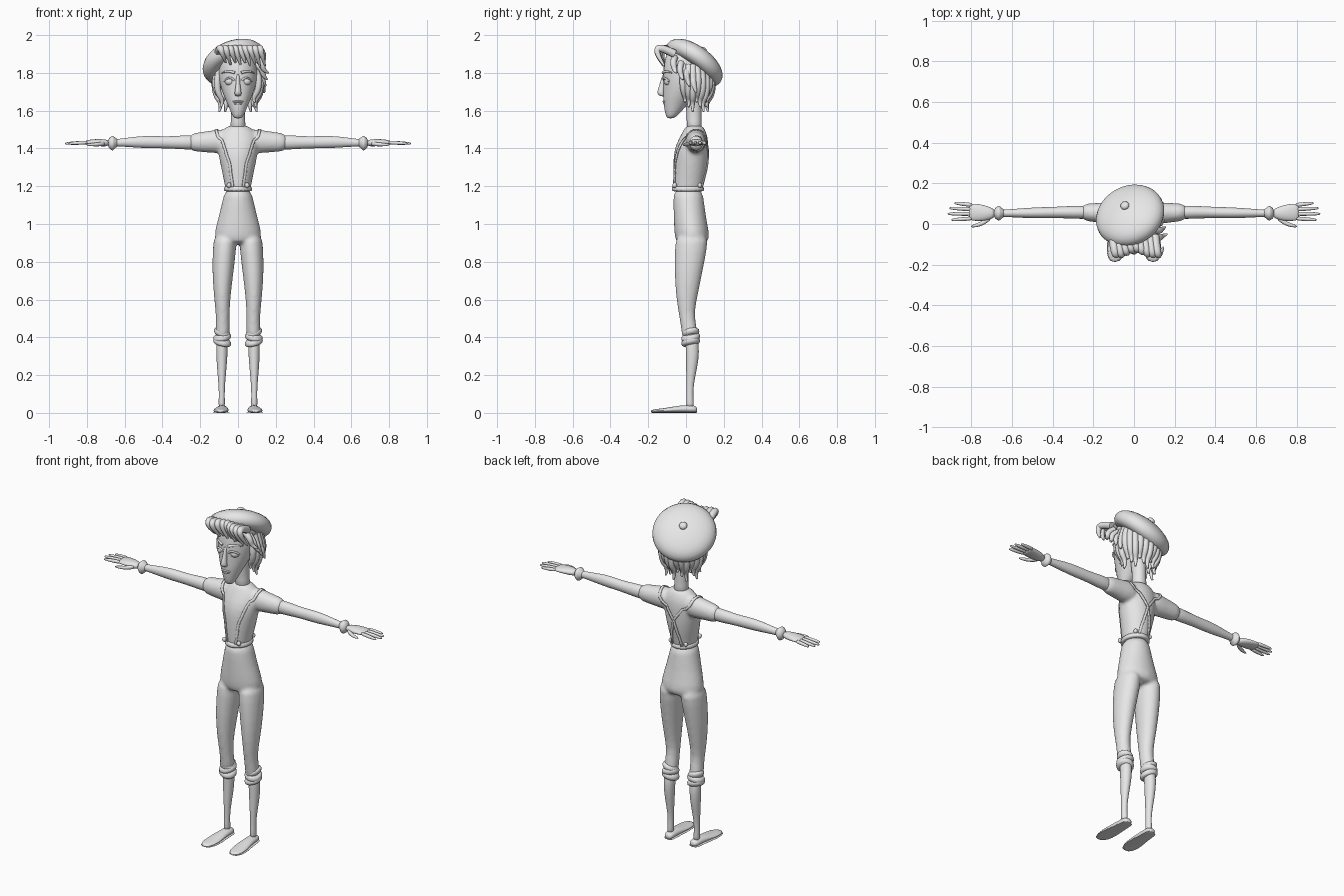
import bpy, bmesh, math
from mathutils import Vector
from mathutils.bvhtree import BVHTree

if "Cube" in bpy.data.objects:
    bpy.data.objects.remove(bpy.data.objects["Cube"], do_unlink=True)

clay = bpy.data.materials.new("plain grey")
clay.use_nodes = True
clay.diffuse_color = (.8, .8, .8, 1)
clay.node_tree.nodes["Principled BSDF"].inputs["Base Color"].default_value = (.8, .8, .8, 1)


def finish(name, data):
    obj = bpy.data.objects.new(name, data)
    bpy.context.scene.collection.objects.link(obj)
    data.materials.append(clay)
    return obj


def mesh_object(name, bm, mirror=False, sub=1, voxel=0):
    bmesh.ops.recalc_face_normals(bm, faces=bm.faces[:])
    for face in bm.faces:
        face.smooth = True
    mesh = bpy.data.meshes.new(name)
    bm.to_mesh(mesh)
    bm.free()
    obj = finish(name, mesh)
    if mirror:
        obj.modifiers.new("Mirror", "MIRROR").use_mirror_merge = False
    if sub:
        obj.modifiers.new("Subdivision", "SUBSURF").levels = sub
        obj.modifiers["Subdivision"].render_levels = sub
    if voxel:
        remesh = obj.modifiers.new("Remesh", "REMESH")
        remesh.mode = "VOXEL"
        remesh.voxel_size = voxel
        remesh.use_smooth_shade = True
        relax = obj.modifiers.new("Smooth", "SMOOTH")
        relax.factor = .5
        relax.iterations = 3
    return obj


def loft(name, *tubes, sides=16, **options):
    """Each tube is an axis letter and rings of (x, y, z, radius, radius)."""
    bm = bmesh.new()
    for axis, rings in tubes:
        loops = []
        for x, y, z, ru, rv in rings:
            loop = []
            for i in range(sides):
                angle = math.tau * i / sides
                u, v = ru * math.cos(angle), rv * math.sin(angle)
                offset = {"x": (0, u, v), "y": (u, 0, v), "z": (u, v, 0)}[axis]
                loop.append(bm.verts.new(Vector((x, y, z)) + Vector(offset)))
            loops.append(loop)
        for low, high in zip(loops, loops[1:]):
            for i in range(sides):
                j = (i + 1) % sides
                bm.faces.new((low[i], low[j], high[j], high[i]))
        bm.faces.new(loops[0])
        bm.faces.new(loops[-1])
    return mesh_object(name, bm, **options)


def ball(name, centre, size, mirror=False):
    bm = bmesh.new()
    bmesh.ops.create_uvsphere(bm, u_segments=20, v_segments=12, radius=1)
    bmesh.ops.scale(bm, vec=size, verts=bm.verts)
    bmesh.ops.translate(bm, vec=centre, verts=bm.verts)
    return mesh_object(name, bm, mirror=mirror, sub=0)


def locks(name, paths, thick, tip=.25):
    """Tapered strands, each through its own control points."""
    curve = bpy.data.curves.new(name, "CURVE")
    curve.dimensions = "3D"
    curve.bevel_depth = thick
    curve.bevel_resolution = 2
    curve.use_fill_caps = True
    for path in paths:
        spline = curve.splines.new("NURBS")
        spline.points.add(len(path) - 1)
        for i, (point, place) in enumerate(zip(spline.points, path)):
            point.co = (*place, 1)
            point.radius = 1 - (1 - tip) * (i / (len(path) - 1)) ** 2
        spline.order_u = 3
        spline.use_endpoint_u = True
        spline.resolution_u = 6
    return finish(name, curve)


# Shirt with short sleeves
torso = [(0, .01, 1.16, .066, .076), (0, .012, 1.2, .07, .08), (0, .018, 1.26, .083, .088),
         (0, .024, 1.33, .098, .094), (0, .028, 1.4, .112, .092), (0, .042, 1.46, .112, .077),
         (0, .045, 1.5, .085, .057), (0, .045, 1.525, .046, .043)]
sleeve = [(.04, .052, 1.44, .06, .068), (.12, .053, 1.437, .056, .064),
          (.19, .056, 1.434, .047, .053), (.268, .058, 1.432, .044, .05)]
shirt = loft("shirt", ("z", torso), ("x", sleeve), mirror=True, voxel=.01)

# Trousers, waistband and rolled cuffs
hips = [(0, .01, 1.2, .071, .082), (0, .015, 1.1, .088, .083), (0, .024, 1.0, .116, .09),
        (0, .034, .93, .132, .096), (0, .03, .89, .11, .08)]
leg = [(.066, .034, .96, .064, .09), (.072, .025, .86, .063, .087), (.08, .013, .75, .058, .076),
       (.084, .004, .62, .045, .059), (.081, .002, .53, .037, .042), (.081, .014, .46, .037, .042),
       (.083, .024, .38, .042, .045)]
loft("trousers", ("z", hips), ("z", leg), mirror=True, voxel=.01)
loft("waistband", ("z", [(0, .01, z, rx, rx + .011) for z, rx in
                         ((1.172, .07), (1.175, .077), (1.198, .075), (1.201, .068))]))
for number, (z, r, tilt) in enumerate(((.425, .037, .25), (.4, .041, -.15), (.375, .041, .2))):
    rings = [(.084, .025, z + h, r + w, r + w + .002)
             for h, w in ((-.02, -.006), (-.012, .008), (.012, .008), (.02, -.006))]
    cuff = loft(f"trouser_cuff_{number}", ("z", rings), mirror=True)
    for vert in cuff.data.vertices:
        vert.co.z += tilt * (vert.co.x - .084) + .15 * (vert.co.y - .025)

# Braces laid over the shirt, crossing at the back
bpy.context.view_layer.update()
surface = BVHTree.FromObject(shirt, bpy.context.evaluated_depsgraph_get())
route = [Vector(p) for p in ((.048, -.1, 1.18), (.065, -.1, 1.32), (.1, -.06, 1.43),
                             (.12, .03, 1.53), (.1, .13, 1.47), (0, .16, 1.35), (-.055, .12, 1.18))]
bm = bmesh.new()
samples = [a.lerp(b, i / 8) for a, b in zip(route, route[1:]) for i in range(8)] + [route[-1]]
hits = [surface.find_nearest(p)[:2] for p in samples]
edge = []
for i, (place, normal) in enumerate(hits):
    along = hits[min(i + 1, len(hits) - 1)][0] - hits[max(i - 1, 0)][0]
    across = along.cross(normal).normalized() * .007
    base = place + normal * .003
    pair = (bm.verts.new(base - across), bm.verts.new(base + across))
    if edge:
        bm.faces.new((edge[0], edge[1], pair[1], pair[0]))
    edge = pair
braces = mesh_object("braces", bm, mirror=True, sub=0)
solid = braces.modifiers.new("Solidify", "SOLIDIFY")
solid.thickness = .006
solid.offset = 0
ball("front_brace_button", (.048, -.06, 1.205), (.012, .012, .014), mirror=True)
ball("back_brace_button", (-.05, .073, 1.205), (.011, .011, .013), mirror=True)

# Calves and shoes
calf = [(.084, .028, .42, .032, .036), (.085, .036, .32, .031, .036), (.086, .03, .24, .026, .03),
        (.086, .021, .15, .017, .019), (.086, .02, .08, .015, .017), (.086, .022, .02, .02, .024)]
loft("calf", ("z", calf), mirror=True)
shoe = [(.082, .06, .016, .016, .012), (.083, .045, .02, .028, .02), (.084, .01, .021, .03, .021),
        (.086, -.04, .02, .034, .019), (.089, -.1, .014, .043, .013), (.092, -.155, .011, .039, .01),
        (.094, -.188, .008, .018, .007)]
shoes = loft("shoe", ("y", shoe), mirror=True)
loft("shoe_sole", ("y", [(x, y, .004, r + .004, .004) for x, y, z, r, h in shoe]), mirror=True)

# Arms, wrist frills and hands
arm = [(.2, .057, 1.432, .036, .042), (.3, .058, 1.432, .032, .037), (.38, .057, 1.432, .028, .031),
       (.46, .055, 1.434, .028, .034), (.54, .054, 1.434, .025, .03), (.62, .053, 1.431, .018, .02),
       (.7, .052, 1.428, .019, .018)]
loft("arm", ("x", arm), mirror=True)
frill = [(.635, .053, 1.43, .018, .02), (.65, .053, 1.43, .025, .027), (.662, .053, 1.428, .039, .042),
         (.67, .053, 1.428, .036, .038), (.69, .053, 1.428, .022, .022)]
loft("wrist_frill", ("x", frill), mirror=True)
palm = [(.68, .052, 1.428, .02, .017), (.72, .053, 1.43, .036, .02), (.76, .056, 1.432, .043, .018),
        (.8, .059, 1.431, .043, .013), (.812, .06, 1.43, .036, .009)]
loft("palm", ("x", palm), mirror=True)
for name, y, spread, reach in (("little", .093, .01, .885), ("ring", .072, .006, .91),
                               ("middle", .05, 0, .918), ("index", .028, -.008, .9)):
    finger = [(.79 + (reach - .79) * t, y + spread * t, 1.432 - .006 * t, r, r)
              for t, r in ((0, .011), (.4, .011), (.8, .009), (1, .005))]
    loft(f"{name}_finger", ("x", finger), sides=8, mirror=True)
thumb = [(.7, .035, 1.426, .013, .013), (.735, .008, 1.422, .014, .012),
         (.77, -.006, 1.42, .011, .01), (.805, -.013, 1.42, .005, .005)]
loft("thumb", ("x", thumb), sides=8, mirror=True)

# Neck and head
loft("neck", ("z", [(0, .045, 1.49, .048, .044), (0, .043, 1.54, .037, .039),
                    (0, .042, 1.62, .037, .041), (0, .03, 1.74, .05, .05)]))
skull = [(0, -.083, 1.558, .018, .014), (0, -.075, 1.575, .032, .034), (0, -.06, 1.62, .05, .058),
         (0, -.043, 1.67, .073, .08), (0, -.018, 1.72, .093, .105), (0, -.006, 1.77, .105, .119),
         (0, -.002, 1.83, .108, .12), (0, -.02, 1.9, .09, .09), (0, -.03, 1.94, .05, .045)]
loft("head", ("z", skull))
nose = [(0, -.112, 1.8, .009, .012), (0, -.122, 1.75, .011, .015), (0, -.131, 1.71, .016, .02),
        (0, -.135, 1.69, .021, .02), (0, -.122, 1.675, .014, .014)]
loft("nose", ("z", nose), sides=10)
ball("eye", (.043, -.092, 1.755), (.027, .025, .023), mirror=True)
ball("ear", (.108, .015, 1.745), (.013, .028, .036), mirror=True)
ball("upper_lip", (0, -.113, 1.648), (.03, .012, .006))
ball("lower_lip", (0, -.109, 1.637), (.024, .012, .007))
for side in (-1, 1):
    word = "left" if side > 0 else "right"
    locks(f"{word}_eyebrow", [[(side * x, y, z) for x, y, z in
          ((.018, -.121, 1.8), (.05, -.112, 1.815), (.085, -.075, 1.8))]], .008, .4)
    locks(f"{word}_eyelid", [[(side * x, y, z) for x, y, z in
          ((.016, -.112, 1.755), (.043, -.132, 1.792), (.073, -.09, 1.755))]], .006, .8)

# Hair: back volume, hanging locks and a swept fringe
ball("hair_back", (0, .045, 1.765), (.108, .085, .085))
hanging = []
for i in range(17):
    angle = math.radians(-25 + i * 230 / 16)
    c, s = math.cos(angle), math.sin(angle)
    drop = .025 * (i % 3)
    hanging.append([(r * c, .03 + (r - .012) * s, z) for r, z in
                    ((.095, 1.84), (.122, 1.78), (.12, 1.71 - drop / 2), (.085, 1.66 - drop / 2),
                     (.1, 1.645 - drop))])
locks("hair_locks", hanging, .021)
fringe = []
for i in range(9):
    x = -.095 + i * .026
    out = .03 * min(1, abs(x) / .07)
    fringe.append([(x - .01, -.06, 1.9), (x, -.115 - out, 1.945), (x + .012, -.128 - out, 1.9),
                   (x + .03, -.115, 1.855 - .01 * (i % 2) - .15 * max(x, 0))])
locks("hair_fringe", fringe, .022)
tufts = [[(.09, -.06 + .035 * i, 1.88 - .03 * i), (.125, -.07 + .035 * i, 1.86 - .03 * i),
          (.135, -.06 + .035 * i, 1.81 - .03 * i), (.163 - .008 * i, -.05 + .035 * i, 1.8 - .035 * i)]
         for i in range(4)]
locks("side_tufts", tufts, .019)

# Beret tipped back and to one side, with its stalk
crown = [(.03, -.03), (.12, -.042), (.16, -.037), (.182, -.002), (.168, .038),
         (.125, .064), (.065, .08), (.015, .085)]
beret = loft("beret", ("z", [(0, 0, h, r, r) for r, h in crown]), sides=24)
stalk = ball("beret_stalk", (0, 0, .09), (.022, .022, .016))
for piece in (beret, stalk):
    piece.location = (-.018, .04, 1.85)
    piece.rotation_mode = "QUATERNION"
    piece.rotation_quaternion = Vector((-.3, .56, .77)).to_track_quat("Z", "Y")
